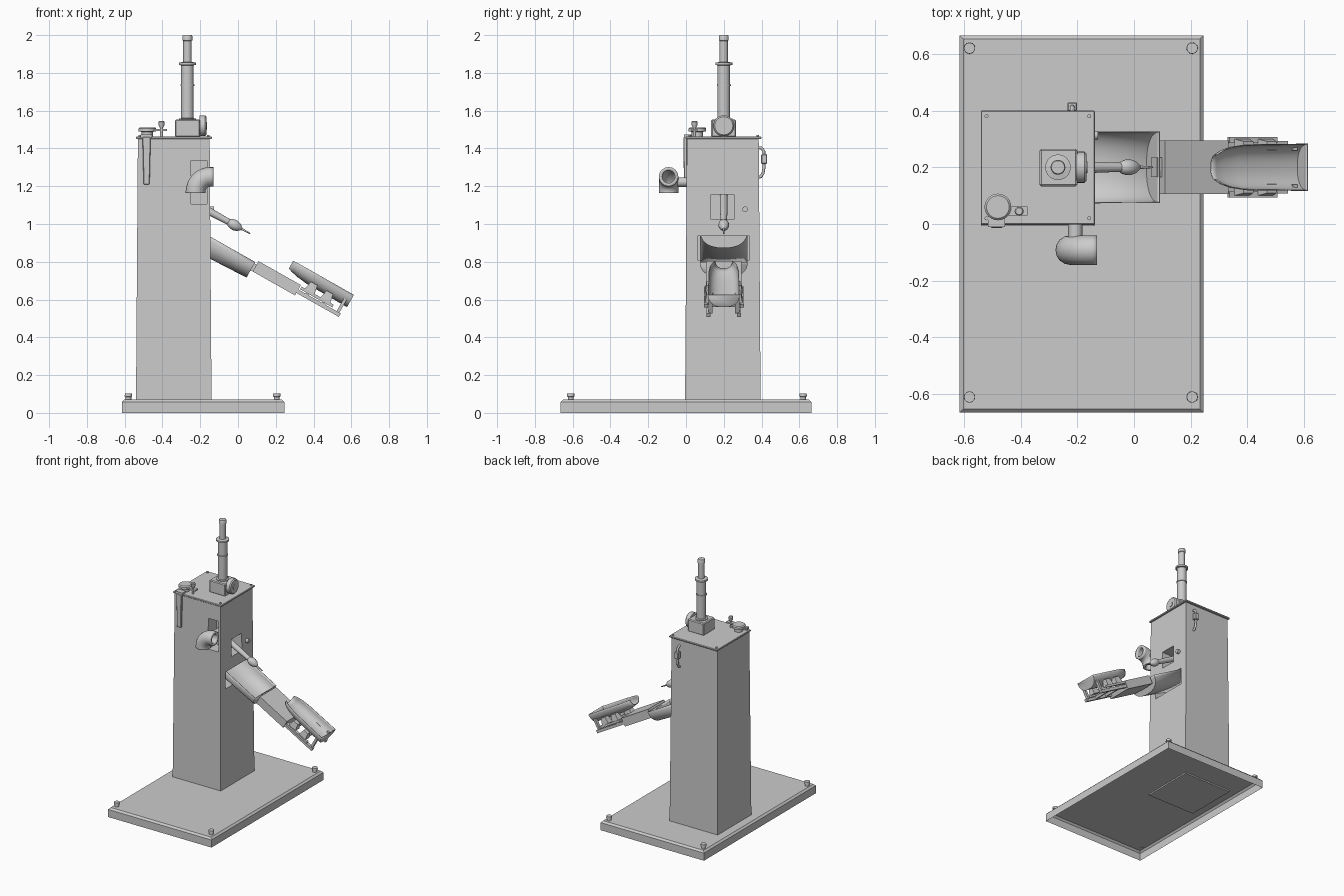
import bpy, bmesh, math
from mathutils import Matrix, Vector

if "Cube" in bpy.data.objects:
    bpy.data.objects.remove(bpy.data.objects["Cube"])

I = Matrix.Identity(4)
# tilted frame of the ramp: local x runs down the slope, local z is its normal
RAMP = Matrix.Translation((-0.15, 0.2, 0.935)) @ Matrix.Rotation(math.radians(29.5), 4, 'Y')


def finish(name, bm, m=I, smooth=True, fix=True):
    if fix:
        bmesh.ops.recalc_face_normals(bm, faces=bm.faces)
    me = bpy.data.meshes.new(name)
    bm.to_mesh(me)
    bm.free()
    ob = bpy.data.objects.new(name, me)
    bpy.context.collection.objects.link(ob)
    ob.matrix_world = m
    bpy.ops.object.select_all(action='DESELECT')
    ob.select_set(True)
    bpy.context.view_layer.objects.active = ob
    if smooth:
        bpy.ops.object.shade_smooth_by_angle(angle=math.radians(35))
    return ob


def box(name, lo, hi, m=I, top=1.0, bevel=0.0):
    """Box from corner to corner; top scales the upper face about its centre."""
    bm = bmesh.new()
    bmesh.ops.create_cube(bm, size=1)
    for v in bm.verts:
        k = top if v.co.z > 0 else 1
        v.co = [(lo[i] + hi[i]) / 2 + v.co[i] * (hi[i] - lo[i]) * (k if i < 2 else 1) for i in range(3)]
    if bevel:
        bmesh.ops.bevel(bm, geom=bm.edges[:], offset=bevel, segments=1, affect='EDGES')
    return finish(name, bm, m, False)


def lathe(name, prof, m=I, n=28):
    """Closed turned part from (radius, height) points."""
    bm = bmesh.new()
    rings = [[bm.verts.new((r * math.cos(2 * math.pi * i / n), r * math.sin(2 * math.pi * i / n), z))
              for i in range(n)] for r, z in prof]
    for a, b in zip(rings, rings[1:]):
        for i in range(n):
            bm.faces.new((a[i], a[(i + 1) % n], b[(i + 1) % n], b[i]))
    bm.faces.new(rings[0])
    bm.faces.new(rings[-1])
    return finish(name, bm, m)


def along(p, q):
    """Frame at p with local z pointing to q."""
    d = Vector(q) - Vector(p)
    return Matrix.Translation(p) @ d.to_track_quat('Z', 'Y').to_matrix().to_4x4(), d.length


def rod(name, p, q, r, n=20):
    m, length = along(p, q)
    return lathe(name, [(r, 0), (r, length)], m, n)


def pipe(name, pts, r, wall=0):
    cu = bpy.data.curves.new(name, 'CURVE')
    cu.dimensions = '3D'
    cu.bevel_depth = r
    cu.bevel_resolution = 6
    cu.use_fill_caps = wall == 0
    sp = cu.splines.new('POLY')
    sp.points.add(len(pts) - 1)
    for s, p in zip(sp.points, pts):
        s.co = (*p, 1)
    ob = bpy.data.objects.new(name, cu)
    bpy.context.collection.objects.link(ob)
    bpy.ops.object.select_all(action='DESELECT')
    ob.select_set(True)
    bpy.context.view_layer.objects.active = ob
    bpy.ops.object.convert(target='MESH')
    ob = bpy.context.object
    bpy.ops.object.shade_smooth_by_angle(angle=math.radians(40))
    if wall:
        s = ob.modifiers.new('wall', 'SOLIDIFY')
        s.thickness = wall
    return ob


def trough(name, stations, power, cap_end, n=24):
    """Open U channel; stations are (u, half width, rim height, depth)."""
    bm = bmesh.new()
    rows = []
    for u, w, z, d in stations:
        row = []
        for i in range(n + 1):
            a = math.pi * i / n
            c, s = math.cos(a), math.sin(a)
            row.append(bm.verts.new((u, w * math.copysign(abs(c) ** (2 / power), c),
                                     z - d * max(s, 0) ** (2 / power))))
        rows.append(row)
    for a, b in zip(rows, rows[1:]):
        for i in range(n):
            bm.faces.new((a[i], a[i + 1], b[i + 1], b[i]))
    if cap_end:
        bm.faces.new(rows[-1])
    ob = finish(name, bm, RAMP)
    s = ob.modifiers.new('wall', 'SOLIDIFY')
    s.thickness = 0.004
    s.offset = 0
    return ob


# base plate: bevelled tray, open underneath
bm = bmesh.new()
bmesh.ops.create_cube(bm, size=1)
for v in bm.verts:
    v.co = (-0.185 + v.co.x * 0.86, v.co.y * 1.33, 0.035 + v.co.z * 0.07)
bmesh.ops.delete(bm, geom=[f for f in bm.faces if f.normal.z < -0.5], context='FACES_ONLY')
bmesh.ops.bevel(bm, geom=[e for e in bm.edges if all(v.co.z > 0.06 for v in e.verts)],
                offset=0.013, segments=1, affect='EDGES')
finish('base_plate', bm, smooth=False)
for x in (-0.58, 0.205):
    for y in (-0.61, 0.62):
        lathe('base_bolt', [(0.015, 0.065), (0.015, 0.085), (0.02, 0.087), (0.019, 0.102)],
              Matrix.Translation((x, y, 0)))

# tapered column with three slots cut into it
column = box('column', (-0.54, -0.005, 0.06), (-0.14, 0.395, 1.452), top=0.95)
for lo, hi in (((-0.32, 0.132, 1.025), (-0.1, 0.255, 1.155)),
               ((-0.3, 0.06, 0.81), (-0.1, 0.335, 0.937)),
               ((-0.25, -0.05, 1.105), (-0.165, 0.1, 1.335))):
    cut = box('slot_cutter', lo, hi)
    cut.hide_render = True
    mod = column.modifiers.new('slot', 'BOOLEAN')
    mod.operation = 'DIFFERENCE'
    mod.solver = 'EXACT'
    mod.object = cut
    bpy.context.view_layer.objects.active = column
    bpy.ops.object.modifier_apply(modifier=mod.name)
    bpy.data.objects.remove(cut)

# lid with corner screws
box('lid', (-0.54, -0.002, 1.45), (-0.138, 0.4, 1.463), bevel=0.003)
for x in (-0.52, -0.158):
    for y in (0.02, 0.38):
        rod('lid_screw', (x, y, 1.46), (x, y, 1.472), 0.007, 12)

# mast on its gearbox
box('mast_block', (-0.333, 0.133, 1.46), (-0.2, 0.265, 1.553), bevel=0.006)
lathe('mast_wheel', [(0.055, 0), (0.055, 0.03), (0.048, 0.037), (0.02, 0.037), (0.02, 0.041)],
      along((-0.205, 0.2, 1.52), (0, 0.2, 1.52))[0])
lathe('mast', [(0.045, 1.545), (0.045, 1.558), (0.033, 1.56), (0.033, 1.73), (0.037, 1.731),
               (0.037, 1.738), (0.033, 1.739), (0.033, 1.84), (0.045, 1.842), (0.045, 1.854),
               (0.022, 1.858), (0.022, 1.97), (0.026, 1.972), (0.026, 1.995), (0.023, 2.0)],
      Matrix.Translation((-0.268, 0.2, 0)))

# top crank and hanging strap
lathe('crank_hub', [(0.03, 1.46), (0.03, 1.488), (0.047, 1.49), (0.047, 1.505), (0.04, 1.512)],
      Matrix.Translation((-0.48, 0.06, 0)))
box('crank_arm', (-0.47, 0.03, 1.492), (-0.376, 0.062, 1.503))
lathe('crank_knob', [(0.008, 1.46), (0.008, 1.51), (0.015, 1.522), (0.016, 1.54), (0.012, 1.546)],
      Matrix.Translation((-0.405, 0.045, 0)), 16)
box('strap_clip', (-0.515, -0.01, 1.455), (-0.455, 0.03, 1.475))
box('strap', (-0.5, -0.011, 1.21), (-0.468, 0.004, 1.46), top=1.35, bevel=0.003)

# elbow pipe on the front
bend = [(-0.13, -0.092, 1.25)]
bend += [(-0.145 - 0.08 * math.sin(a * math.pi / 24), -0.092, 1.17 + 0.08 * math.cos(a * math.pi / 24))
         for a in range(13)]
pipe('elbow_pipe', bend + [(-0.225, -0.092, 1.163)], 0.052, 0.018)
rod('elbow_stub', (-0.207, -0.045, 1.222), (-0.207, 0.1, 1.222), 0.025)

# nozzle lever on the right
m, length = along((-0.3, 0.2, 1.147), (0.065, 0.2, 0.949))
lathe('nozzle_lever', [(0.02, 0), (0.02, 0.17), (0.016, 0.285), (0.022, 0.292), (0.027, 0.308),
                       (0.028, 0.325), (0.022, 0.345), (0.012, 0.358), (0.006, 0.365), (0.003, length)], m)
rod('side_button', (-0.16, 0.313, 1.078), (-0.127, 0.313, 1.078), 0.015)

# ramp: trough, link, slab and rack with the end scoop
trough('upper_trough', [(-0.06, 0.125, 0, 0.105), (0.276, 0.125, 0, 0.093)], 2.4, True)
box('ramp_link', (0.27, -0.035, -0.05), (0.3, 0.035, -0.008), RAMP)
box('ramp_slab', (0.29, -0.095, -0.05), (0.547, 0.095, 0.013), RAMP)
trough('end_scoop', [(0.45, 0.045, 0.104, 0.045), (0.475, 0.06, 0.106, 0.055), (0.51, 0.071, 0.106, 0.063),
                     (0.57, 0.079, 0.106, 0.07), (0.816, 0.082, 0.106, 0.073)], 2.4, True)
for s in (-1, 1):
    def side(name, u, v, w, **k):
        v = sorted(s * a for a in v)
        return box(name, (u[0], v[0], w[0]), (u[1], v[1], w[1]), RAMP, **k)
    side('rack_rail', (0.53, 0.805), (0.07, 0.092), (-0.035, -0.014))
    side('rack_post', (0.78, 0.797), (0.06, 0.082), (-0.02, 0.065))
    side('rack_plate', (0.555, 0.75), (0.085, 0.106), (-0.008, 0.008))
    for u in (0.605, 0.7):
        side('rack_lug', (u - 0.03, u + 0.03), (0.05, 0.1), (0.005, 0.055), top=0.65)
for u in (0.6, 0.7):
    box('rack_crossbar', (u - 0.01, -0.09, -0.03), (u + 0.01, 0.09, -0.01), RAMP)

# cable loop with its plug at the back
pipe('back_cable', [(-0.218, y, z) for y, z in ((0.375, 1.405), (0.4, 1.402), (0.412, 1.385), (0.413, 1.3),
                                                (0.408, 1.27), (0.396, 1.25), (0.375, 1.246))], 0.008)
box('back_plug', (-0.235, 0.398, 1.318), (-0.201, 0.429, 1.37), bevel=0.004)
